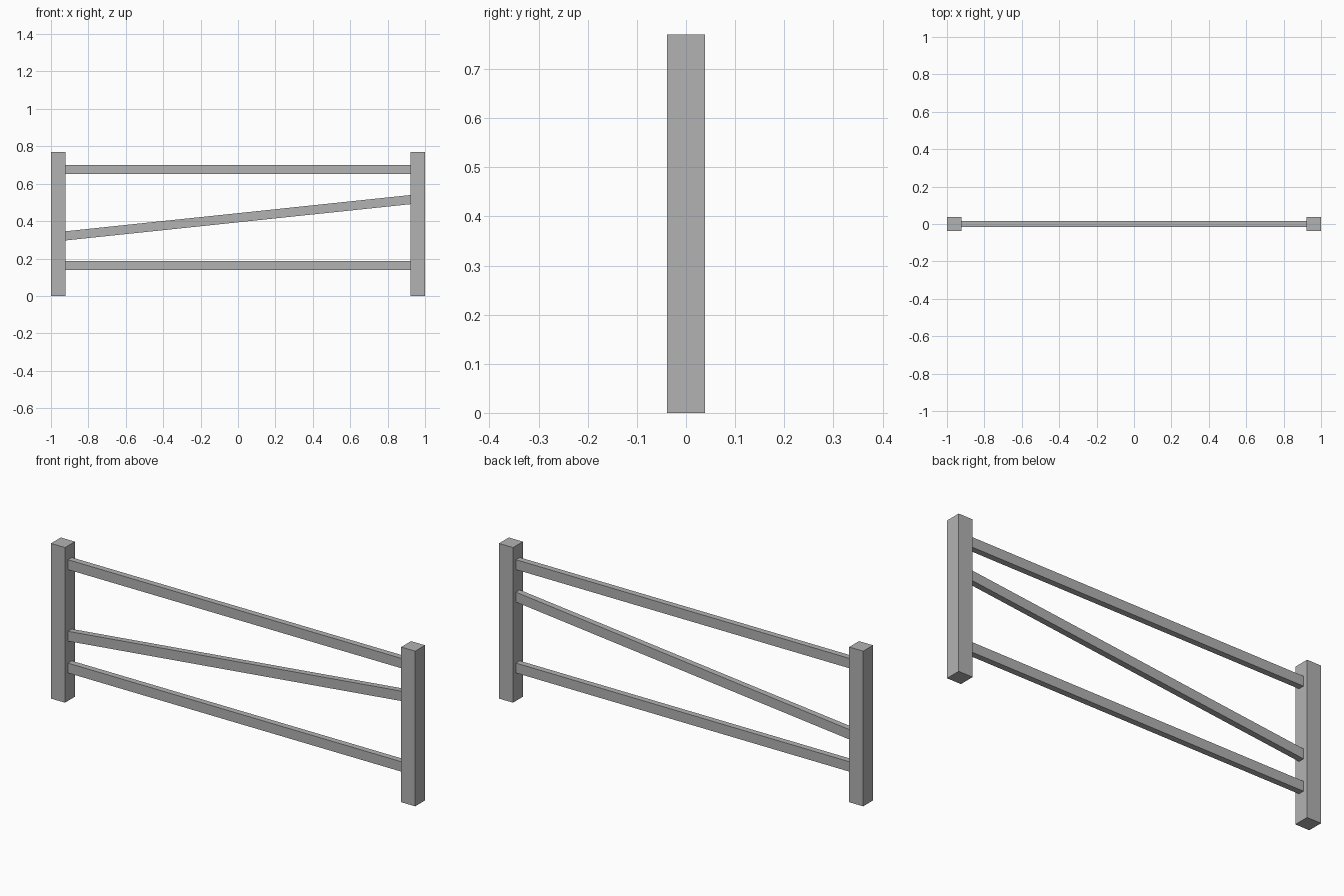
import bpy
import bmesh

cube = bpy.data.objects.get("Cube")
if cube:
    bpy.data.objects.remove(cube, do_unlink=True)

GREY = (0.448, 0.448, 0.448, 1)
grey = bpy.data.materials.new("plain_grey")
grey.use_nodes = True
grey.diffuse_color = GREY
grey.node_tree.nodes["Principled BSDF"].inputs["Base Color"].default_value = GREY

POST = 0.077          # post width and depth
HEIGHT = 0.77         # post height
INNER = 1 - POST      # x of the inner post faces
RAIL_DEPTH = 0.03
RAIL_HEIGHT = 0.049


def beam(name, x0, x1, z0, z1, depth, height):
    """Box from x0 to x1 whose centre line climbs from z0 to z1, with upright ends."""
    bm = bmesh.new()
    bmesh.ops.create_cube(bm, size=1)
    for v in bm.verts:
        t = v.co.x + 0.5
        v.co = (x0 + (x1 - x0) * t, v.co.y * depth, z0 + (z1 - z0) * t + v.co.z * height)
    mesh = bpy.data.meshes.new(name)
    bm.to_mesh(mesh)
    bm.free()
    mesh.materials.append(grey)
    obj = bpy.data.objects.new(name, mesh)
    bpy.context.collection.objects.link(obj)
    return obj


# Square end posts
for name, x in (("right_post", -1), ("left_post", INNER)):
    beam(name, x, x + POST, HEIGHT / 2, HEIGHT / 2, POST, HEIGHT)

# Two level rails and the sloping brace between the posts
for name, z0, z1 in (("top_rail", 0.676, 0.676),
                     ("diagonal_brace", 0.321, 0.515),
                     ("bottom_rail", 0.163, 0.163)):
    beam(name, -INNER, INNER, z0, z1, RAIL_DEPTH, RAIL_HEIGHT)
